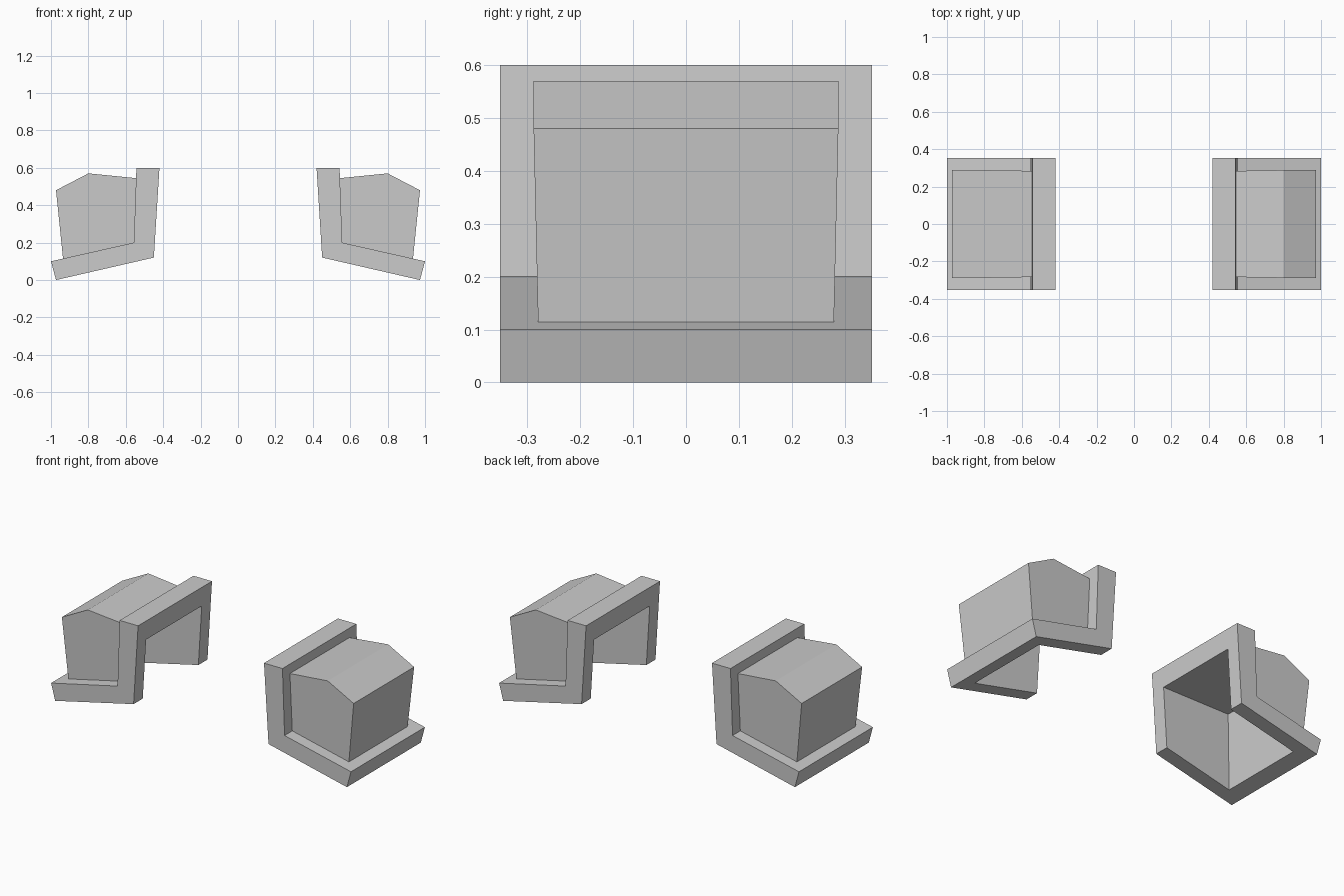
import bpy
import bmesh

if "Cube" in bpy.data.objects:
    bpy.data.objects.remove(bpy.data.objects["Cube"])


def prism(name, profile):
    """Solid from an x/z profile; each point carries its own half depth in y."""
    bm = bmesh.new()
    front = [bm.verts.new((x, -d, z)) for x, z, d in profile]
    back = [bm.verts.new((x, d, z)) for x, z, d in profile]
    bm.faces.new(front)
    bm.faces.new(back[::-1])
    n = len(profile)
    for i in range(n):
        j = (i + 1) % n
        bm.faces.new((front[j], front[i], back[i], back[j]))
    bmesh.ops.recalc_face_normals(bm, faces=bm.faces)
    mesh = bpy.data.meshes.new(name)
    bm.to_mesh(mesh)
    bm.free()
    obj = bpy.data.objects.new(name, mesh)
    bpy.context.collection.objects.link(obj)
    return obj


def boolean(obj, other, operation):
    mod = obj.modifiers.new(operation.lower(), 'BOOLEAN')
    mod.operation = operation
    mod.solver = 'EXACT'
    mod.object = other


# L-shaped frame: leaning upright plus sloping foot
D = 0.352
shell = prism("side_shell", [(x, z, D) for x, z in (
    (0.42, 0.60), (0.543, 0.60), (0.557, 0.20),
    (1.00, 0.10), (0.973, 0.0), (0.45, 0.12))])

# Faceted pod that sits in the angle of the frame
pod = prism("pod", [
    (0.50, 0.54, 0.283), (0.80, 0.57, 0.288), (0.973, 0.48, 0.288),
    (0.933, 0.09, 0.279), (0.50, 0.16, 0.277)])

# Cavity open towards the middle and underneath
cavity = prism("cavity_cutter", [(x, z, 0.265) for x, z in (
    (0.2, 0.482), (0.875, 0.482), (0.885, -0.2), (0.2, -0.2))])

boolean(shell, pod, 'UNION')
boolean(shell, cavity, 'DIFFERENCE')

# Matching shell on the other side
mirror = shell.modifiers.new("mirror", 'MIRROR')
mirror.use_axis = (True, False, False)
mirror.use_mirror_merge = False

# Bake the result and drop the helpers
bpy.context.view_layer.update()
graph = bpy.context.evaluated_depsgraph_get()
baked = bpy.data.meshes.new_from_object(shell.evaluated_get(graph))
shell.modifiers.clear()
shell.data = baked
for helper in (pod, cavity):
    bpy.data.objects.remove(helper)
